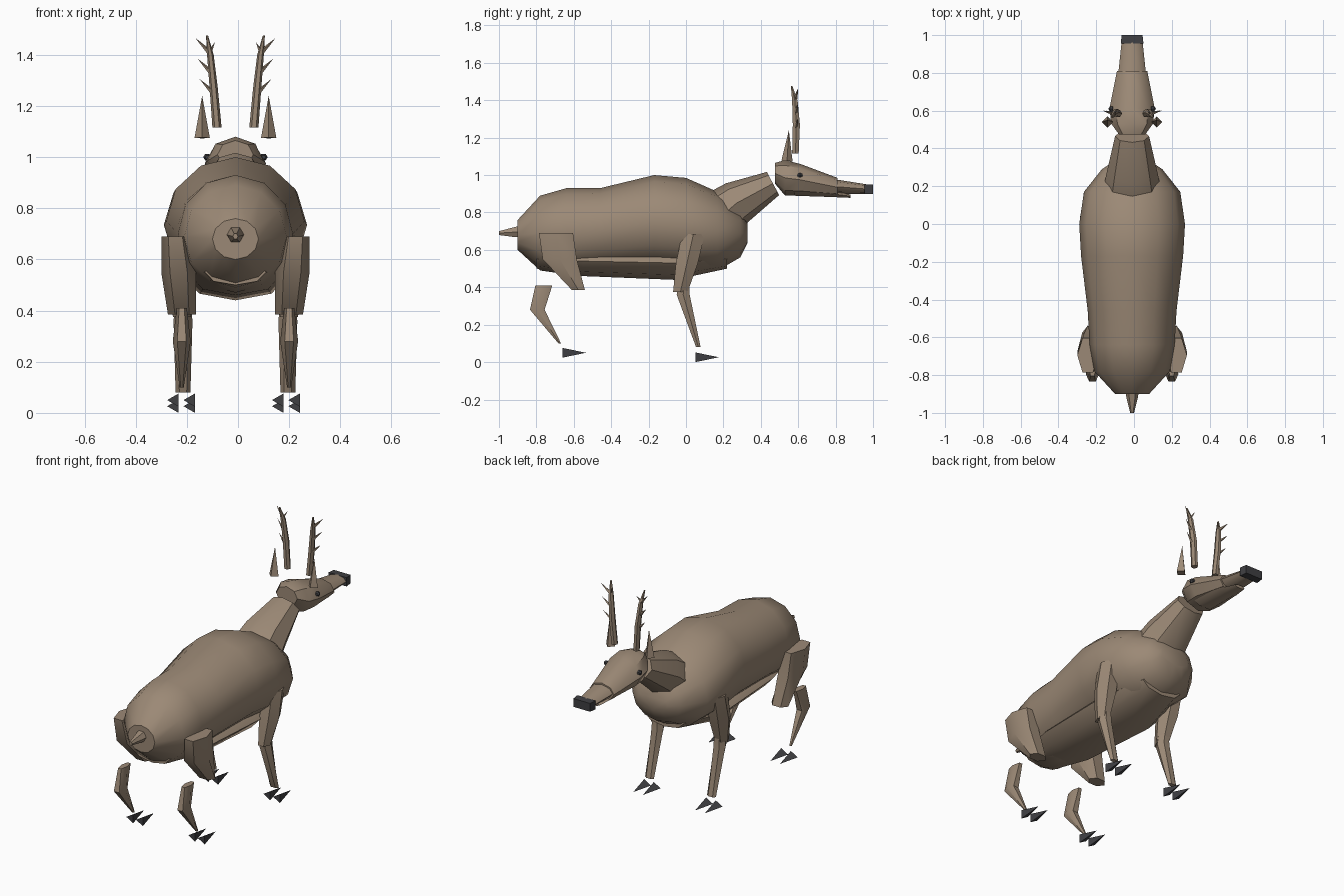
import bpy, bmesh
from math import sin, cos, pi, radians
from mathutils import Vector

default = bpy.data.objects.get("Cube")
if default:
    bpy.data.objects.remove(default)


def material(name, colour):
    mat = bpy.data.materials.new(name)
    mat.use_nodes = True
    mat.diffuse_color = colour
    for node in mat.node_tree.nodes:
        if node.type == "BSDF_PRINCIPLED":
            node.inputs["Base Color"].default_value = colour
            node.inputs["Roughness"].default_value = 0.8
    return mat


FUR = material("brown fur", (0.33, 0.25, 0.18, 1))
HORN = material("dark horn", (0.05, 0.05, 0.055, 1))
MID = -0.01  # the body's centre line


def finish(name, bm, mat, smooth=True):
    bmesh.ops.recalc_face_normals(bm, faces=bm.faces[:])
    mesh = bpy.data.meshes.new(name)
    bm.to_mesh(mesh)
    bm.free()
    mesh.materials.append(mat)
    if smooth:
        mesh.shade_smooth()
        mesh.set_sharp_from_angle(angle=radians(42))
    obj = bpy.data.objects.new(name, mesh)
    bpy.context.collection.objects.link(obj)
    return obj


def loft(name, rings, tilt=0, x=MID, sides=8, mat=FUR, lean=0, phase=0):
    """Skin elliptical rings (y, z, half width, half depth); tilt turns each ring about x."""
    bm = bmesh.new()
    t = radians(tilt)
    rows = []
    for i, (y, z, wide, deep) in enumerate(rings):
        row = []
        for k in range(sides):
            a = 2 * pi * k / sides + phase
            v = sin(a) * deep
            row.append(bm.verts.new((x + lean * i + cos(a) * wide,
                                     y - sin(t) * v, z + cos(t) * v)))
        rows.append(row)
    for low, high in zip(rows, rows[1:]):
        for k in range(sides):
            n = (k + 1) % sides
            bm.faces.new((low[k], low[n], high[n], high[k]))
    bm.faces.new(rows[0])
    bm.faces.new(rows[-1])
    return finish(name, bm, mat)


def spike(name, base, tip, radius, sides=4, mat=FUR, turn=0.0):
    """A pointed cone from base to tip."""
    base, tip = Vector(base), Vector(tip)
    axis = (tip - base).normalized()
    side = Vector((1, 0, 0))
    side = (side - axis * side.dot(axis)).normalized()
    up = axis.cross(side)
    bm = bmesh.new()
    ring = []
    for k in range(sides):
        a = 2 * pi * k / sides + turn
        ring.append(bm.verts.new(base + radius * (side * cos(a) + up * sin(a))))
    end = bm.verts.new(tip)
    for k in range(sides):
        bm.faces.new((ring[k], ring[(k + 1) % sides], end))
    bm.faces.new(ring)
    return finish(name, bm, mat, smooth=False)


# Barrel body and the separate belly panel
loft("body", [(-0.9, 0.68, 0.09, 0.08), (-0.78, 0.69, 0.2, 0.2),
              (-0.64, 0.7, 0.225, 0.23), (-0.46, 0.71, 0.235, 0.22),
              (-0.17, 0.75, 0.27, 0.25), (0, 0.735, 0.28, 0.25),
              (0.17, 0.7, 0.255, 0.21), (0.29, 0.69, 0.16, 0.13),
              (0.33, 0.69, 0.1, 0.05)], sides=12)
loft("belly", [(-0.8, 0.55, 0.12, 0.05), (-0.55, 0.54, 0.18, 0.08),
               (-0.06, 0.53, 0.2, 0.09), (0.22, 0.55, 0.13, 0.05)])
loft("tail", [(-0.86, 0.7, 0.04, 0.04), (-0.92, 0.695, 0.03, 0.03),
              (-1, 0.69, 0.01, 0.012)], sides=6)

# Neck, head, muzzle and jaw
loft("neck", [(0.2, 0.79, 0.15, 0.14), (0.27, 0.85, 0.135, 0.12),
              (0.465, 0.955, 0.09, 0.07)], tilt=28)
loft("head", [(0.475, 1.01, 0.07, 0.055), (0.53, 0.985, 0.11, 0.095),
              (0.61, 0.975, 0.12, 0.085), (0.81, 0.935, 0.08, 0.05)])
loft("muzzle", [(0.78, 0.94, 0.075, 0.04), (0.97, 0.925, 0.055, 0.025)])
loft("jaw", [(0.58, 0.92, 0.08, 0.035), (0.78, 0.9, 0.06, 0.02),
             (0.88, 0.887, 0.035, 0.01)], sides=6)
loft("nose", [(0.955, 0.925, 0.085, 0.037), (1, 0.925, 0.078, 0.035)],
     sides=4, mat=HORN, phase=pi / 4)

for side, word in ((1, "left"), (-1, "right")):
    def at(offset):
        return MID + side * offset

    loft(word + "_eye", [(0.597, 1, 0.008, 0.008), (0.61, 1, 0.016, 0.015),
                         (0.623, 1, 0.008, 0.008)], x=at(0.11), sides=6, mat=HORN)
    spike(word + "_ear", (at(0.13), 0.54, 1.075), (at(0.13), 0.55, 1.24), 0.03)

    # Antler beam with tines
    loft(word + "_antler", [(0.585, 1.115, 0.018, 0.02), (0.59, 1.27, 0.016, 0.022),
                            (0.582, 1.4, 0.013, 0.017), (0.565, 1.475, 0.004, 0.005)],
         tilt=90, x=at(0.072), lean=side * 0.013, sides=6)
    for n in range(3):
        z = 1.25 + n * 0.08
        spike(word + "_tine", (at(0.085 + n * 0.008), 0.585, z),
              (at(0.14 + n * 0.008), 0.6, z + 0.055), 0.011)
    spike(word + "_inner_tine", (at(0.1), 0.58, 1.41), (at(0.08), 0.6, 1.45), 0.008)

    # Legs, each a thick upper and a thin lower part
    loft(word + "_shoulder", [(0.04, 0.685, 0.05, 0.07), (0.005, 0.53, 0.06, 0.068),
                              (-0.03, 0.375, 0.035, 0.045)], tilt=-90, x=at(0.225),
         lean=-side * 0.008, sides=6)
    loft(word + "_front_shin", [(-0.01, 0.44, 0.03, 0.035), (-0.015, 0.36, 0.037, 0.04),
                                (0.066, 0.08, 0.029, 0.014)], tilt=-90, x=at(0.205),
         sides=6)
    loft(word + "_thigh", [(-0.695, 0.69, 0.055, 0.105), (-0.675, 0.55, 0.068, 0.105),
                           (-0.575, 0.385, 0.055, 0.04)], tilt=-90, x=at(0.235),
         lean=-side * 0.013, sides=6)
    loft(word + "_hind_shin", [(-0.76, 0.41, 0.02, 0.052), (-0.795, 0.28, 0.035, 0.045),
                               (-0.675, 0.1, 0.008, 0.008)], tilt=-90, x=at(0.21),
         sides=6)

    # Cloven hooves
    for place, y, z in (("front", 0.05, 0.026), ("hind", -0.66, 0.05)):
        for half in (-1, 1):
            x = at(0.205) + half * 0.032
            spike(word + "_" + place + "_hoof", (x, y, z), (x, y + 0.125, z),
                  0.03, sides=3, mat=HORN, turn=pi)
